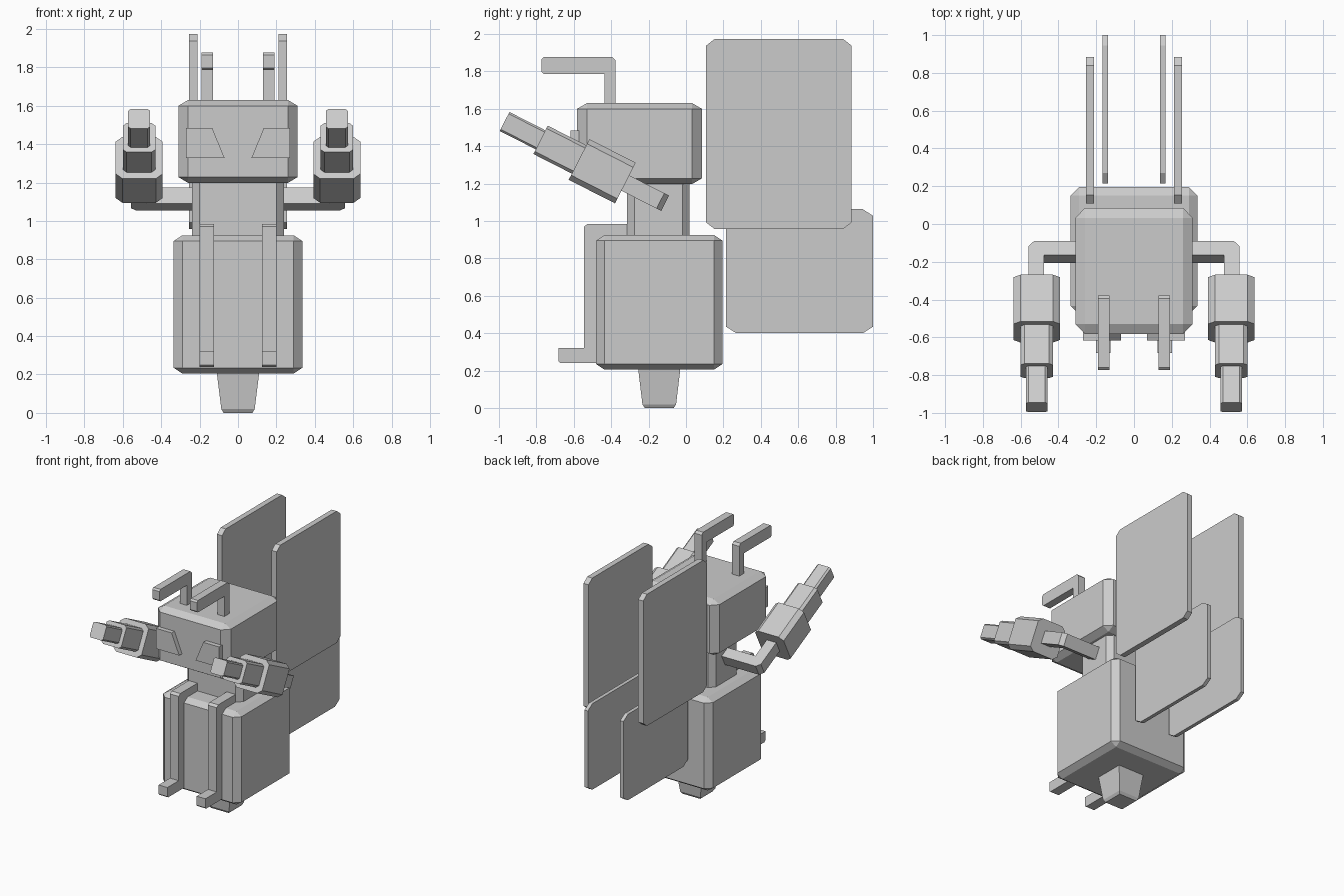
import bpy, bmesh, math
from mathutils import Matrix, Vector

cube = bpy.data.objects.get("Cube")
if cube:
    bpy.data.objects.remove(cube, do_unlink=True)

grey = bpy.data.materials.new("plain_grey")
grey.use_nodes = True
COLOUR = (0.6, 0.6, 0.6, 1)
grey.diffuse_color = COLOUR
grey.node_tree.nodes["Principled BSDF"].inputs["Base Color"].default_value = COLOUR


def finish(name, bm):
    bmesh.ops.recalc_face_normals(bm, faces=bm.faces[:])
    mesh = bpy.data.meshes.new(name)
    bm.to_mesh(mesh)
    bm.free()
    mesh.materials.append(grey)
    ob = bpy.data.objects.new(name, mesh)
    bpy.context.scene.collection.objects.link(ob)
    return ob


def chamfer_box(name, lo, hi, cut):
    """Box with every edge chamfered by a separate amount per axis."""
    lo, hi, cut = Vector(lo), Vector(hi), Vector(cut)
    bm = bmesh.new()
    bmesh.ops.create_cube(bm, size=1)
    size = hi - lo
    bmesh.ops.scale(bm, verts=bm.verts, vec=[s / c for s, c in zip(size, cut)])
    bmesh.ops.bevel(bm, geom=bm.edges[:], offset=1, segments=1, affect='EDGES')
    bmesh.ops.scale(bm, verts=bm.verts, vec=cut)
    bmesh.ops.translate(bm, verts=bm.verts, vec=(lo + hi) / 2)
    return finish(name, bm)


def prism(name, outline, start, end, axis, side=1, matrix=None):
    """Outline in the two other axes, extruded along the given axis."""
    bm = bmesh.new()
    rings = []
    for w in (start, end):
        ring = []
        for p in outline:
            co = list(p)
            co.insert("XYZ".index(axis), w)
            ring.append(bm.verts.new((co[0] * side, co[1], co[2])))
        bm.faces.new(ring)
        rings.append(ring)
    n = len(outline)
    for i in range(n):
        j = (i + 1) % n
        bm.faces.new((rings[0][i], rings[0][j], rings[1][j], rings[1][i]))
    if matrix:
        bm.transform(matrix)
    return finish(name, bm)


def octagon(u0, u1, v0, v1, cu, cv):
    return [(u0 + cu, v0), (u1 - cu, v0), (u1, v0 + cv), (u1, v1 - cv),
            (u1 - cu, v1), (u0 + cu, v1), (u0, v1 - cv), (u0, v0 + cv)]


# Central blocks
chamfer_box("abdomen", (-0.335, -0.48, 0.205), (0.335, 0.195, 0.925), (0.045, 0.045, 0.03))
chamfer_box("head", (-0.31, -0.582, 1.198), (0.31, 0.085, 1.63), (0.05, 0.052, 0.03))
prism("neck", octagon(-0.24, 0.24, -0.315, 0.02, 0.04, 0.04), 0.9, 1.22, "Z")

# Tapered stinger under the abdomen
bm = bmesh.new()
loops = []
for z, hx, hy in ((0.22, 0.112, 0.114), (0.02, 0.087, 0.09), (0, 0.075, 0.077)):
    loops.append([bm.verts.new((sx * hx, -0.143 + sy * hy, z))
                  for sx, sy in ((-1, -1), (1, -1), (1, 1), (-1, 1))])
for a, b in zip(loops, loops[1:]):
    for i in range(4):
        j = (i + 1) % 4
        bm.faces.new((a[i], a[j], b[j], b[i]))
bm.faces.new(loops[0])
bm.faces.new(loops[-1])
finish("stinger", bm)

# Arm frame: local +y runs back along the raised arm from its tip
ARM = Matrix.Translation((0, -0.97, 1.532)) @ Matrix.Rotation(math.radians(-27), 4, 'X')
ARM_X = 0.515

for side, label in ((1, "left"), (-1, "right")):
    # Wings
    prism(label + "_upper_wing", octagon(0.108, 0.885, 0.957, 1.973, 0.045, 0.035),
          0.212, 0.255, "X", side)
    prism(label + "_lower_wing", octagon(0.214, 1.0, 0.4, 1.063, 0.055, 0.035),
          0.138, 0.166, "X", side)

    # Bent antenna
    prism(label + "_antenna",
          [(-0.378, 1.6), (-0.378, 1.86), (-0.395, 1.877), (-0.76, 1.877), (-0.773, 1.865),
           (-0.773, 1.797), (-0.76, 1.785), (-0.437, 1.785), (-0.437, 1.6)],
          0.13, 0.19, "X", side)

    # Folded leg hugging the front of the abdomen
    prism(label + "_leg",
          [(-0.3, 0.985), (-0.525, 0.985), (-0.545, 0.97), (-0.545, 0.32), (-0.683, 0.32),
           (-0.683, 0.25), (-0.672, 0.24), (-0.46, 0.24), (-0.46, 0.9), (-0.3, 0.9)],
          0.125, 0.2, "X", side)

    # Slanted eye
    prism(label + "_eye", [(0.27, 1.485), (0.135, 1.485), (0.07, 1.328), (0.27, 1.328)],
          -0.617, -0.57, "Y", side)

    # Elbow rod from the neck to the forearm
    prism(label + "_arm_rod",
          [(0.2, 0.963), (0.53, 0.963), (0.558, 0.935), (0.558, 0.7),
           (0.477, 0.7), (0.477, 0.88), (0.2, 0.88)],
          -0.046, 0.046, "Z", side, ARM)

    # Forearm segments, stepping down in size toward the tip
    for part, front, back, half, cut in (("forearm", 0.447, 0.725, 0.122, 0.035),
                                         ("wrist", 0.216, 0.46, 0.085, 0.02),
                                         ("arm_tip", 0, 0.23, 0.057, 0.013)):
        prism(label + "_" + part,
              octagon(ARM_X - half, ARM_X + half, -half, half, cut, cut * 0.8),
              front, back, "Y", side, ARM)
